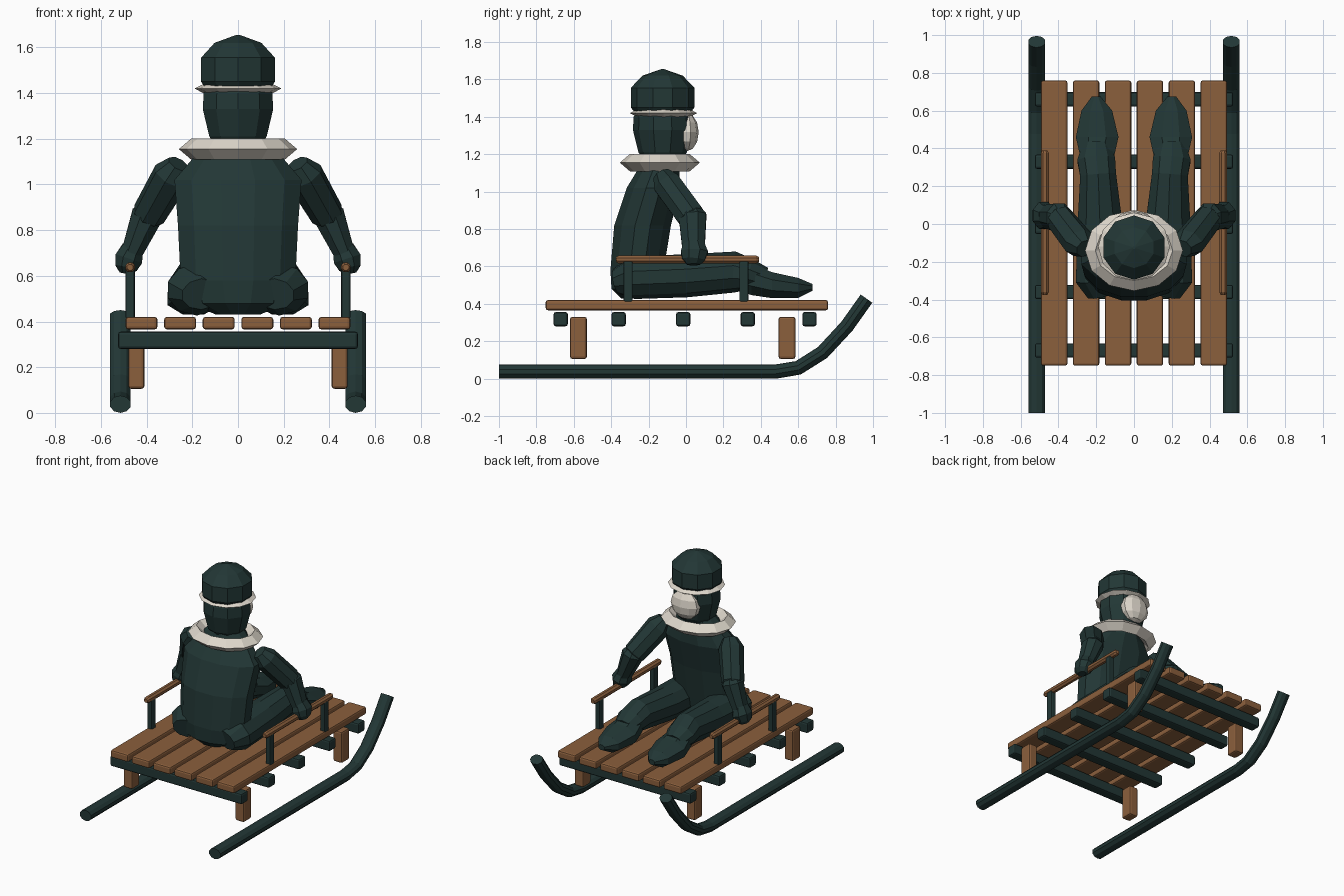
import bpy, bmesh, math
from mathutils import Vector

if "Cube" in bpy.data.objects:
    bpy.data.objects.remove(bpy.data.objects["Cube"], do_unlink=True)


def material(name, rgb):
    m = bpy.data.materials.new(name)
    m.use_nodes = True
    m.diffuse_color = (*rgb, 1)
    m.node_tree.nodes["Principled BSDF"].inputs["Base Color"].default_value = (*rgb, 1)
    return m


DARK = material("dark green", (0.016, 0.038, 0.036))
WOOD = material("brown wood", (0.26, 0.115, 0.046))
CREAM = material("cream", (0.73, 0.68, 0.60))


def finish(name, bm, mat):
    bmesh.ops.recalc_face_normals(bm, faces=bm.faces)
    mesh = bpy.data.meshes.new(name)
    bm.to_mesh(mesh)
    bm.free()
    mesh.materials.append(mat)
    ob = bpy.data.objects.new(name, mesh)
    bpy.context.collection.objects.link(ob)
    return ob


def box(name, centre, size, mat, bevel=0.012):
    bm = bmesh.new()
    bmesh.ops.create_cube(bm, size=1)
    for v in bm.verts:
        v.co = Vector(c + s * k for c, s, k in zip(centre, size, v.co))
    ob = finish(name, bm, mat)
    mod = ob.modifiers.new("rounded edges", "BEVEL")
    mod.width, mod.segments = bevel, 2
    return ob


def loft(name, rings, mat, sides=10, axis=None):
    """Skin rings (x, y, z, half width, half depth), square to the path or to axis."""
    bm = bmesh.new()
    pts = [Vector(r[:3]) for r in rings]
    loops = []
    for i, r in enumerate(rings):
        t = Vector(axis) if axis else Vector()
        if not axis:
            if i > 0:
                t += (pts[i] - pts[i - 1]).normalized()
            if i < len(pts) - 1:
                t += (pts[i + 1] - pts[i]).normalized()
            t.normalize()
        u = Vector((1, 0, 0))
        u = (u - t * u.dot(t)).normalized()
        w = t.cross(u)
        angles = [2 * math.pi * (k + 0.5) / sides for k in range(sides)]
        loops.append([bm.verts.new(pts[i] + u * r[3] * math.cos(a) + w * r[4] * math.sin(a))
                      for a in angles])
    for a, b in zip(loops, loops[1:]):
        for k in range(sides):
            n = (k + 1) % sides
            bm.faces.new((a[k], a[n], b[n], b[k]))
    bm.faces.new(loops[0])
    bm.faces.new(loops[-1])
    return finish(name, bm, mat)


def fur_ring(name, centre, rx, ry, thick, half_height, sides=12):
    """Elliptical trim with a diamond cross-section."""
    bm = bmesh.new()
    section = [(thick, 0), (0, half_height), (-thick, 0), (0, -half_height)]
    loops = []
    for k in range(sides):
        a = 2 * math.pi * k / sides
        loops.append([bm.verts.new((centre[0] + (rx + d) * math.cos(a),
                                    centre[1] + (ry + d) * math.sin(a),
                                    centre[2] + h)) for d, h in section])
    for k in range(sides):
        a, b = loops[k], loops[(k + 1) % sides]
        for j in range(4):
            n = (j + 1) % 4
            bm.faces.new((a[j], a[n], b[n], b[j]))
    return finish(name, bm, CREAM)


# Sled deck
for i in range(6):
    box(f"deck_slat_{i + 1}", ((i - 2.5) * 0.169, 0.005, 0.393), (0.14, 1.51, 0.055), WOOD)
for i, y in enumerate((-0.67, -0.36, -0.015, 0.33, 0.66)):
    box(f"cross_beam_{i + 1}", (0, y, 0.318), (1.05, 0.076, 0.076), DARK)

# Runners, supports, side rails, limbs on both sides
UP = (0, 0, 1)
RUNNER = [(-1, 0.038), (0.48, 0.038), (0.6, 0.058), (0.73, 0.14), (0.86, 0.28), (0.965, 0.428)]
for side, s in (("left", 1), ("right", -1)):
    loft(f"{side}_runner", [(s * 0.515, y, z, 0.047, 0.038) for y, z in RUNNER], DARK)
    for place, y in (("rear", 0.54), ("front", -0.575)):
        box(f"{side}_{place}_support", (s * 0.445, y, 0.218), (0.07, 0.09, 0.225), WOOD)
    for place, y in (("rear", 0.31), ("front", -0.31)):
        box(f"{side}_{place}_rail_post", (s * 0.472, y, 0.52), (0.04, 0.05, 0.22), DARK, 0.008)
    loft(f"{side}_hand_rail", [(s * 0.472, y, 0.637, r, r) for y, r in
         ((-0.375, 0.014), (-0.36, 0.023), (0.375, 0.023), (0.39, 0.014))], WOOD, 8)

    # Arm reaching down to the rail
    loft(f"{side}_upper_arm", [(s * x, y, z, a, b) for x, y, z, a, b in (
        (0.26, -0.13, 1.09, 0.05, 0.05), (0.29, -0.1, 1.04, 0.085, 0.08),
        (0.39, 0.025, 0.87, 0.075, 0.08), (0.405, 0.045, 0.84, 0.05, 0.05))], DARK, 8)
    loft(f"{side}_forearm", [(s * x, y, z, a, b) for x, y, z, a, b in (
        (0.385, 0.03, 0.91, 0.045, 0.05), (0.395, 0.035, 0.87, 0.075, 0.08),
        (0.465, 0.04, 0.7, 0.05, 0.065))], DARK, 8)
    loft(f"{side}_mitten", [(s * x, y, z, a, b) for x, y, z, a, b in (
        (0.46, 0.04, 0.725, 0.05, 0.06), (0.478, 0.045, 0.675, 0.066, 0.078),
        (0.49, 0.04, 0.635, 0.052, 0.065), (0.495, 0.04, 0.61, 0.025, 0.035))], DARK, 8)

    # Leg stretched along the deck, with boot
    loft(f"{side}_leg", [(s * x, y, z, a, b) for x, y, z, a, b in (
        (0.16, -0.37, 0.52, 0.09, 0.07), (0.18, -0.29, 0.54, 0.135, 0.115),
        (0.18, 0.0, 0.55, 0.125, 0.115), (0.19, 0.26, 0.57, 0.1, 0.11),
        (0.2, 0.34, 0.555, 0.105, 0.085), (0.2, 0.42, 0.53, 0.075, 0.065))], DARK, 10)
    loft(f"{side}_boot", [(s * x, y, z, a, b) for x, y, z, a, b in (
        (0.195, 0.28, 0.54, 0.07, 0.075), (0.195, 0.35, 0.53, 0.095, 0.09),
        (0.195, 0.46, 0.5, 0.122, 0.075), (0.197, 0.6, 0.485, 0.088, 0.058),
        (0.2, 0.675, 0.488, 0.025, 0.02))], DARK, 8, (0, 1, 0))

# Torso
loft("torso", [(0, y, z, a, b) for y, z, a, b in (
    (-0.27, 0.43, 0.1, 0.08), (-0.268, 0.48, 0.215, 0.135), (-0.262, 0.58, 0.26, 0.147),
    (-0.232, 0.82, 0.272, 0.157), (-0.175, 1.02, 0.288, 0.147),
    (-0.145, 1.12, 0.2, 0.115), (-0.13, 1.2, 0.12, 0.11))], DARK, 12, UP)

# Head with pale face
loft("head", [(0, -0.125, z, a, a * 0.98) for z, a in (
    (1.18, 0.11), (1.21, 0.132), (1.33, 0.162), (1.4, 0.158), (1.45, 0.13))], DARK, 10, UP)
bm = bmesh.new()
bmesh.ops.create_uvsphere(bm, u_segments=10, v_segments=6, radius=1)
for v in bm.verts:
    v.co = Vector((v.co.x * 0.11, 0.005 + v.co.y * 0.063, 1.318 + v.co.z * 0.102))
finish("face", bm, CREAM)

# Cap and fur trims
loft("cap", [(0, -0.125, z, a, a) for z, a in (
    (1.43, 0.155), (1.45, 0.17), (1.555, 0.17), (1.62, 0.108), (1.655, 0.008))], DARK, 10, UP)
fur_ring("cap_trim", (0, -0.12, 1.42), 0.15, 0.14, 0.04, 0.021)
fur_ring("collar_trim", (0, -0.14, 1.155), 0.205, 0.16, 0.054, 0.046)
